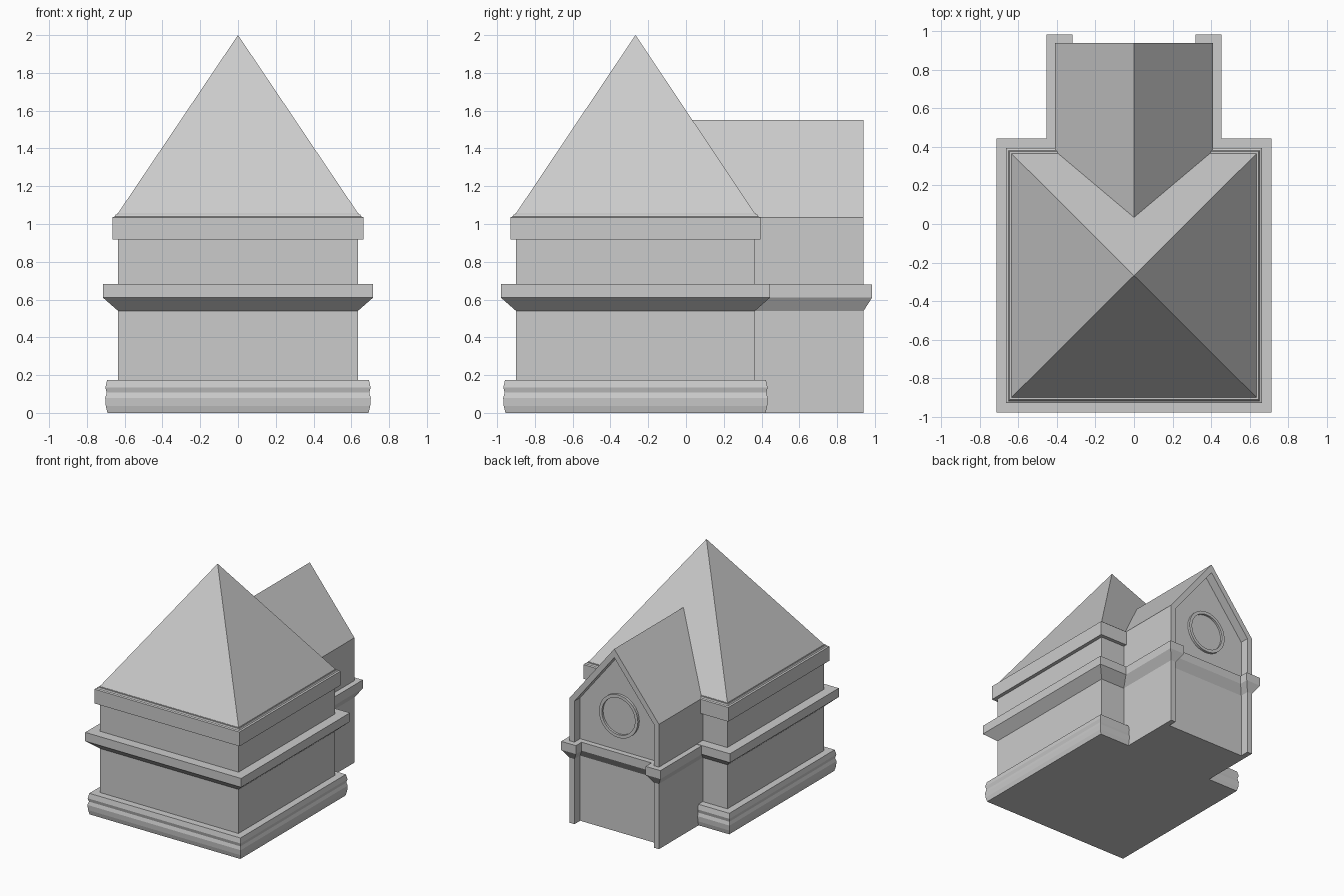
import bpy
import bmesh
from math import cos, sin, tau

cube = bpy.data.objects.get("Cube")
if cube:
    bpy.data.objects.remove(cube, do_unlink=True)

stone = bpy.data.materials.new("light_grey_stone")
stone.use_nodes = True
GREY = (0.6, 0.6, 0.6, 1)
stone.diffuse_color = GREY
stone.node_tree.nodes["Principled BSDF"].inputs["Base Color"].default_value = GREY


def loft(name, rings):
    """Join rings of equal point count into a closed, flat-faced solid."""
    bm = bmesh.new()
    loops = [[bm.verts.new(p) for p in ring] for ring in rings]
    for a, b in zip(loops, loops[1:]):
        for i in range(len(a)):
            j = (i + 1) % len(a)
            bm.faces.new((a[i], a[j], b[j], b[i]))
    bm.faces.new(loops[0])
    bm.faces.new(loops[-1])
    bmesh.ops.remove_doubles(bm, verts=bm.verts, dist=1e-5)
    bmesh.ops.recalc_face_normals(bm, faces=bm.faces)
    mesh = bpy.data.meshes.new(name)
    bm.to_mesh(mesh)
    bm.free()
    mesh.materials.append(stone)
    obj = bpy.data.objects.new(name, mesh)
    bpy.context.collection.objects.link(obj)
    return obj


def tier(name, rect, profile):
    """Run a moulding profile of (offset, height) around a rectangle."""
    x0, x1, y0, y1 = rect
    return loft(name, [[(x0 - o, y0 - o, z), (x1 + o, y0 - o, z),
                        (x1 + o, y1 + o, z), (x0 - o, y1 + o, z)]
                       for o, z in profile])


def prism(name, outline, y0, y1):
    """Extrude an (x, z) outline along y."""
    return loft(name, [[(x, y, z) for x, z in outline] for y in (y0, y1)])


def mirrored(half):
    """Complete a half outline that ends on the ridge."""
    return half + [(-x, z) for x, z in reversed(half[:-1])]


# Main block and its mouldings
MAIN = (-0.635, 0.635, -0.90, 0.365)
tier("main_walls", MAIN, [(0, 0), (0, 1.04)])
tier("plinth", MAIN, [(0.056, 0), (0.065, 0.037), (0.068, 0.08), (0.06, 0.107),
                      (0.067, 0.135), (0.058, 0.175)])
tier("string_course", MAIN, [(0, 0.54), (0.08, 0.61), (0.08, 0.683)])
tier("cornice", MAIN, [(0.03, 0.917), (0.03, 1.035), (0.018, 1.04), (0.012, 1.05)])

# Pyramid roof
half_width = 0.6325
tier("main_roof", MAIN, [(0.005, 1.045), (0.005, 1.055)])
apex_y = (MAIN[2] + MAIN[3]) / 2
loft("pyramid_roof", [
    [(sx * 0.64, apex_y + sy * 0.637, 1.05)
     for sx, sy in ((-1, -1), (1, -1), (1, 1), (-1, 1))],
    [(sx * 0.0001, apex_y + sy * 0.0001, 2.0)
     for sx, sy in ((-1, -1), (1, -1), (1, 1), (-1, 1))]])

# Rear wing: a gabled shell with the end wall set back inside it
BACK, RECESS = 0.94, 0.865
OUT, INN = 0.41, 0.365
outer = mirrored([(OUT, 0), (OUT, 1.035), (0, 1.55)])
inner = mirrored([(INN, 0), (INN, 1.02), (0, 1.478)])
prism("wing_shell", outer + inner[::-1], 0, BACK)
prism("gable_wall", inner, 0, RECESS)

# String course around the wing
WING_BAND = [(0, 0.54), (0.045, 0.61), (0.045, 0.68)]
tier("wing_left_band", (INN, OUT, 0.3, BACK), WING_BAND)
tier("wing_right_band", (-OUT, -INN, 0.3, BACK), WING_BAND)
tier("gable_band", (-INN, INN, 0.3, RECESS), WING_BAND)

# Round window with a raised rim
SIDES = 32
loft("round_window", [
    [(r * cos(tau * i / SIDES), y, 0.97 + r * sin(tau * i / SIDES)) for i in range(SIDES)]
    for r, y in ((0.178, 0.855), (0.178, 0.885), (0.152, 0.885), (0.152, 0.868))])
